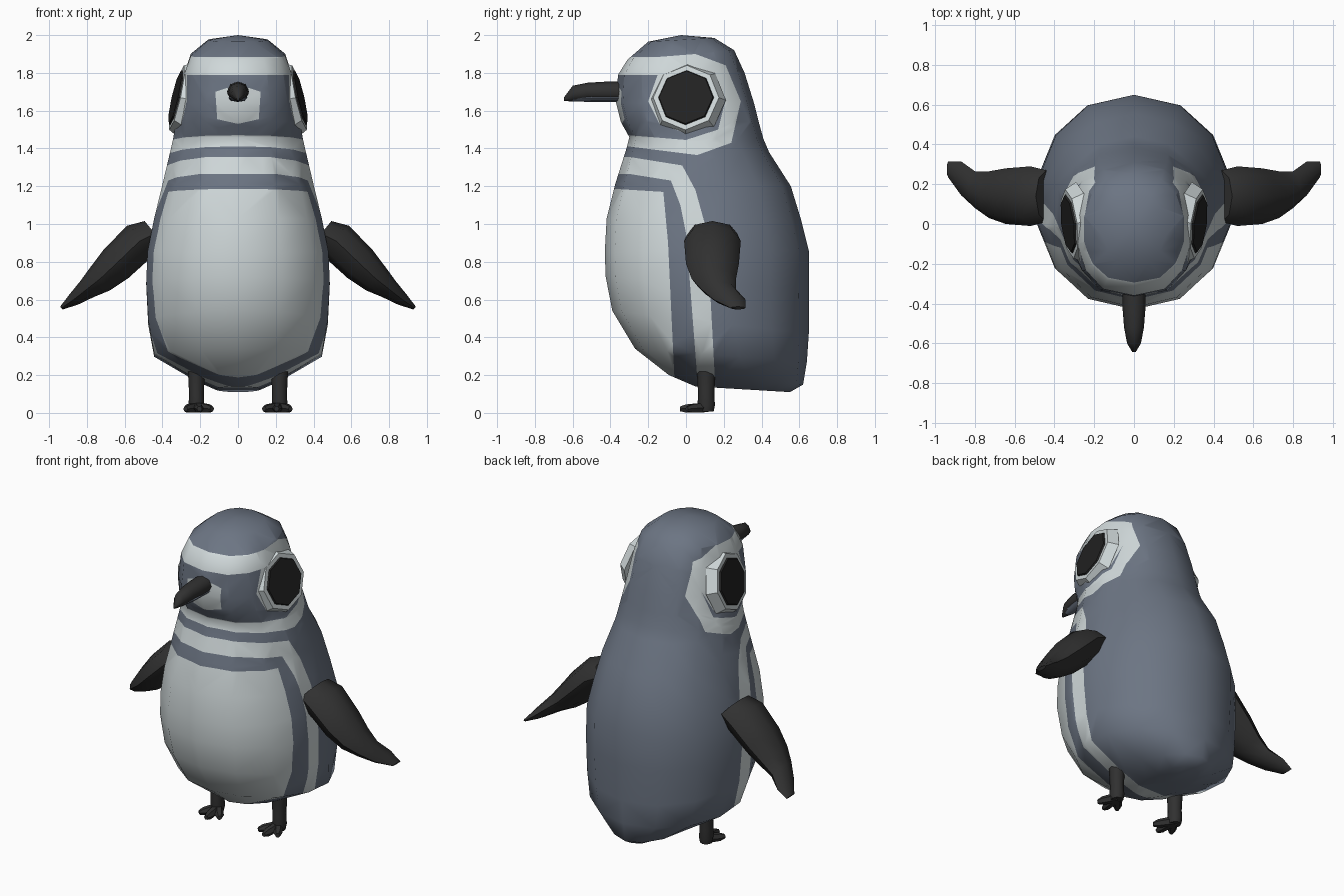
import bpy, bmesh, math
from mathutils import Vector, Matrix

cube = bpy.data.objects.get("Cube")
if cube:
    bpy.data.objects.remove(cube, do_unlink=True)


def make_mat(name, rgb):
    m = bpy.data.materials.new(name)
    m.use_nodes = True
    m.diffuse_color = (*rgb, 1)
    bsdf = m.node_tree.nodes["Principled BSDF"]
    bsdf.inputs["Base Color"].default_value = (*rgb, 1)
    bsdf.inputs["Roughness"].default_value = 0.8
    return m


SLATE = make_mat("slate grey", (0.150, 0.178, 0.228))
WHITE = make_mat("soft white", (0.63, 0.69, 0.70))
BLACK = make_mat("charcoal", (0.030, 0.030, 0.030))
EYE = make_mat("eye black", (0.016, 0.016, 0.016))


def finish(name, bm, mats, angle=50):
    """Turn a bmesh into a smooth-shaded object."""
    bmesh.ops.recalc_face_normals(bm, faces=bm.faces[:])
    me = bpy.data.meshes.new(name)
    bm.to_mesh(me)
    bm.free()
    for m in mats:
        me.materials.append(m)
    ob = bpy.data.objects.new(name, me)
    bpy.context.collection.objects.link(ob)
    bpy.ops.object.select_all(action='DESELECT')
    ob.select_set(True)
    bpy.context.view_layer.objects.active = ob
    bpy.ops.object.shade_smooth_by_angle(angle=math.radians(angle))
    return ob


def loft(bm, rings):
    """Skin a list of equal-length point rings and cap both ends."""
    rows = [[bm.verts.new(p) for p in r] for r in rings]
    n = len(rows[0])
    for a, b in zip(rows, rows[1:]):
        for i in range(n):
            j = (i + 1) % n
            bm.faces.new((a[i], a[j], b[j], b[i]))
    for r in (rows[0], rows[-1]):
        c = bm.verts.new(sum((v.co for v in r), Vector()) / n)
        for i in range(n):
            bm.faces.new((r[i], r[(i + 1) % n], c))


def ellipse(c, u, v, n=8):
    """Ring of points around c spanned by the half axes u and v."""
    c, u, v = Vector(c), Vector(u), Vector(v)
    return [c + u * math.cos(2 * math.pi * i / n) + v * math.sin(2 * math.pi * i / n)
            for i in range(n)]


def inside(p, poly):
    hit = False
    for (a, b), (c, d) in zip(poly, poly[1:] + poly[:1]):
        if (b > p[1]) != (d > p[1]) and p[0] < (c - a) * (p[1] - b) / (d - b) + a:
            hit = not hit
    return hit


def paint(bm, poly, axis, index, test=lambda c: True):
    """Cut an outline seen along x (axis=1) or y (axis=0) and colour its faces."""
    for p, q in zip(poly, poly[1:] + poly[:1]):
        lo = [min(p[k], q[k]) - 0.02 for k in (0, 1)]
        hi = [max(p[k], q[k]) + 0.02 for k in (0, 1)]
        faces = []
        for f in bm.faces:
            h = [v.co[axis] for v in f.verts]
            z = [v.co.z for v in f.verts]
            if (min(h) < hi[0] and max(h) > lo[0] and min(z) < hi[1]
                    and max(z) > lo[1] and test(f.calc_center_median())):
                faces.append(f)
        if not faces:
            continue
        co, no = Vector((0, 0, p[1])), Vector((0, 0, q[0] - p[0]))
        co[axis], no[axis] = p[0], p[1] - q[1]
        geom = set(faces)
        for f in faces:
            geom.update(f.edges)
            geom.update(f.verts)
        bmesh.ops.bisect_plane(bm, geom=list(geom), dist=1e-5, plane_co=co, plane_no=no.normalized())
    for f in bm.faces:
        c = f.calc_center_median()
        if test(c) and inside((c[axis], c.z), poly):
            f.material_index = index


# Body: half width, front y, front z, back y, back z, squareness
SECTIONS = [
    (0.16, -0.20, 1.965, 0.15, 1.985, 0.8), (0.255, -0.31, 1.87, 0.255, 1.92, 0.75),
    (0.29, -0.36, 1.79, 0.31, 1.80, 0.75), (0.315, -0.37, 1.64, 0.36, 1.64, 0.75),
    (0.335, -0.345, 1.54, 0.385, 1.54, 0.8), (0.35, -0.30, 1.46, 0.41, 1.45, 0.85),
    (0.365, -0.315, 1.40, 0.44, 1.38, 0.9), (0.41, -0.375, 1.21, 0.555, 1.20, 0.9),
    (0.455, -0.42, 1.03, 0.61, 1.02, 0.9), (0.49, -0.43, 0.85, 0.65, 0.86, 0.9),
    (0.497, -0.425, 0.72, 0.65, 0.65, 0.9), (0.487, -0.39, 0.54, 0.65, 0.42, 0.95),
    (0.455, -0.27, 0.34, 0.64, 0.27, 1.0), (0.23, -0.09, 0.20, 0.62, 0.15, 1.0),
    (0.12, 0.05, 0.14, 0.55, 0.11, 1.0)]
N = 14
rings = []
for w, yf, zf, yb, zb, p in SECTIONS:
    ring = []
    for i in range(N):
        t = 2 * math.pi * i / N
        k = (1 - math.cos(t)) / 2
        x = math.copysign(w * abs(math.sin(t)) ** p, math.sin(t)) if i % (N // 2) else 0
        ring.append((x, yf + (yb - yf) * k, zf + (zb - zf) * k))
    rings.append(ring)
bm = bmesh.new()
loft(bm, rings)
bm.verts.ensure_lookup_table()
for v in bm.verts:  # raise the crown
    if len(v.link_edges) == N and v.co.z > 1.5:
        v.co.z = 2.0
bmesh.ops.triangulate(bm, faces=bm.faces[:])

# Chest stripes and belly
paint(bm, [(-1, 1.355), (-0.3, 1.355), (-0.02, 1.31), (0.05, 1.18), (0.1, 1.0),
           (0.125, 0.7), (0.16, 0.05), (-1, 0.05)], 1, 1)
paint(bm, [(-1, 1.27), (-0.3, 1.265), (-0.08, 1.23), (-0.03, 1.1), (0.0, 0.95),
           (0.02, 0.7), (0.07, 0.05), (-1, 0.05)], 1, 0)
paint(bm, [(-1, 1.185), (-0.36, 1.185), (-0.12, 1.17), (-0.095, 0.9),
           (-0.055, 0.05), (-1, 0.05)], 1, 1)
# Collar, cheek and brow band, then the dark face inside it
paint(bm, [(-1, 1.41), (-0.3, 1.41), (0.06, 1.365), (0.24, 1.43), (0.29, 1.65),
           (0.21, 1.84), (0.05, 1.9), (-0.14, 1.885), (-1, 1.875)], 1, 1)
paint(bm, [(-1, 1.475), (-0.3, 1.47), (0, 1.445), (0.17, 1.5), (0.21, 1.66), (0.16, 1.54),
           (0, 1.48), (-0.14, 1.53), (-0.2, 1.65), (-0.15, 1.79), (-1, 1.79)], 1, 0)
# Chin patch
paint(bm, [(-0.12, 1.70), (-0.06, 1.72), (0.06, 1.72), (0.12, 1.70), (0.11, 1.555),
           (0, 1.53), (-0.11, 1.555)], 0, 1, lambda c: c.y < -0.2 and c.z > 1.4)
finish("body", bm, [SLATE, WHITE], 60)

# Beak: y, centre z, half width, half height
bm = bmesh.new()
loft(bm, [ellipse((0, y, z), (w, 0, 0), (0, 0, h)) for y, z, w, h in [
    (-0.30, 1.70, 0.06, 0.055), (-0.42, 1.70, 0.058, 0.054), (-0.52, 1.70, 0.05, 0.048),
    (-0.60, 1.69, 0.035, 0.042), (-0.645, 1.662, 0.008, 0.010)]])
finish("beak", bm, [BLACK])
bm = bmesh.new()
loft(bm, [ellipse((0, y, z), (w, 0, 0), (0, 0, h)) for y, z, w, h in [
    (-0.30, 1.668, 0.053, 0.022), (-0.50, 1.668, 0.045, 0.022), (-0.60, 1.665, 0.024, 0.016)]])
finish("lower_beak", bm, [SLATE])


def disc(bm, centre, normal, r1, r2, depth):
    rot = normal.to_track_quat('Z', 'Y').to_matrix().to_4x4()
    bmesh.ops.create_cone(bm, cap_ends=True, segments=8, radius1=r1, radius2=r2,
                          depth=depth, matrix=Matrix.Translation(centre) @ rot)


for side, s in (("left", 1), ("right", -1)):
    # Eye with its raised ring
    n = Vector((s, -0.12, 0.23)).normalized()
    c = Vector((s * 0.33, 0, 1.67))
    bm = bmesh.new()
    disc(bm, c - n * 0.035, n, 0.205, 0.175, 0.06)
    finish(side + "_eye_ring", bm, [WHITE], 25)
    bm = bmesh.new()
    disc(bm, c, n, 0.148, 0.143, 0.009)
    finish(side + "_eye", bm, [EYE], 25)

    # Flipper: x, z, front y, back y, half thickness
    bm = bmesh.new()
    loft(bm, [ellipse((s * x, (a + b) / 2, z), (0, (b - a) / 2, 0), (s * t * 0.64, 0, t * 0.77))
              for x, z, a, b, t in [
                  (0.44, 0.95, 0.01, 0.27, 0.085), (0.52, 0.91, -0.01, 0.29, 0.105),
                  (0.645, 0.79, 0.0, 0.28, 0.10), (0.73, 0.71, 0.03, 0.265, 0.08),
                  (0.80, 0.655, 0.08, 0.265, 0.055), (0.87, 0.60, 0.145, 0.315, 0.035),
                  (0.935, 0.555, 0.235, 0.315, 0.01)]])
    finish(side + "_flipper", bm, [BLACK])

    # Leg and three splayed toes
    bm = bmesh.new()
    loft(bm, [ellipse((s * 0.22, 0.107, z), (r, 0, 0), (0, r * 1.1, 0))
              for z, r in ((0.22, 0.045), (0.10, 0.039), (0.04, 0.042), (0.008, 0.036))])
    for tx, ty in ((0.145, 0.02), (0.205, -0.02), (0.272, 0.015)):
        a, b = Vector((s * 0.215, 0.11, 0.03)), Vector((s * tx, ty, 0.022))
        d = (b - a).normalized()
        u = Vector((-d.y, d.x, 0)).normalized()
        loft(bm, [ellipse(q, u * r, (0, 0, h), 6) for q, r, h in (
            (a, 0.026, 0.03), (b - d * 0.02, 0.026, 0.025), (b + d * 0.012, 0.014, 0.014))])
    finish(side + "_foot", bm, [BLACK])
